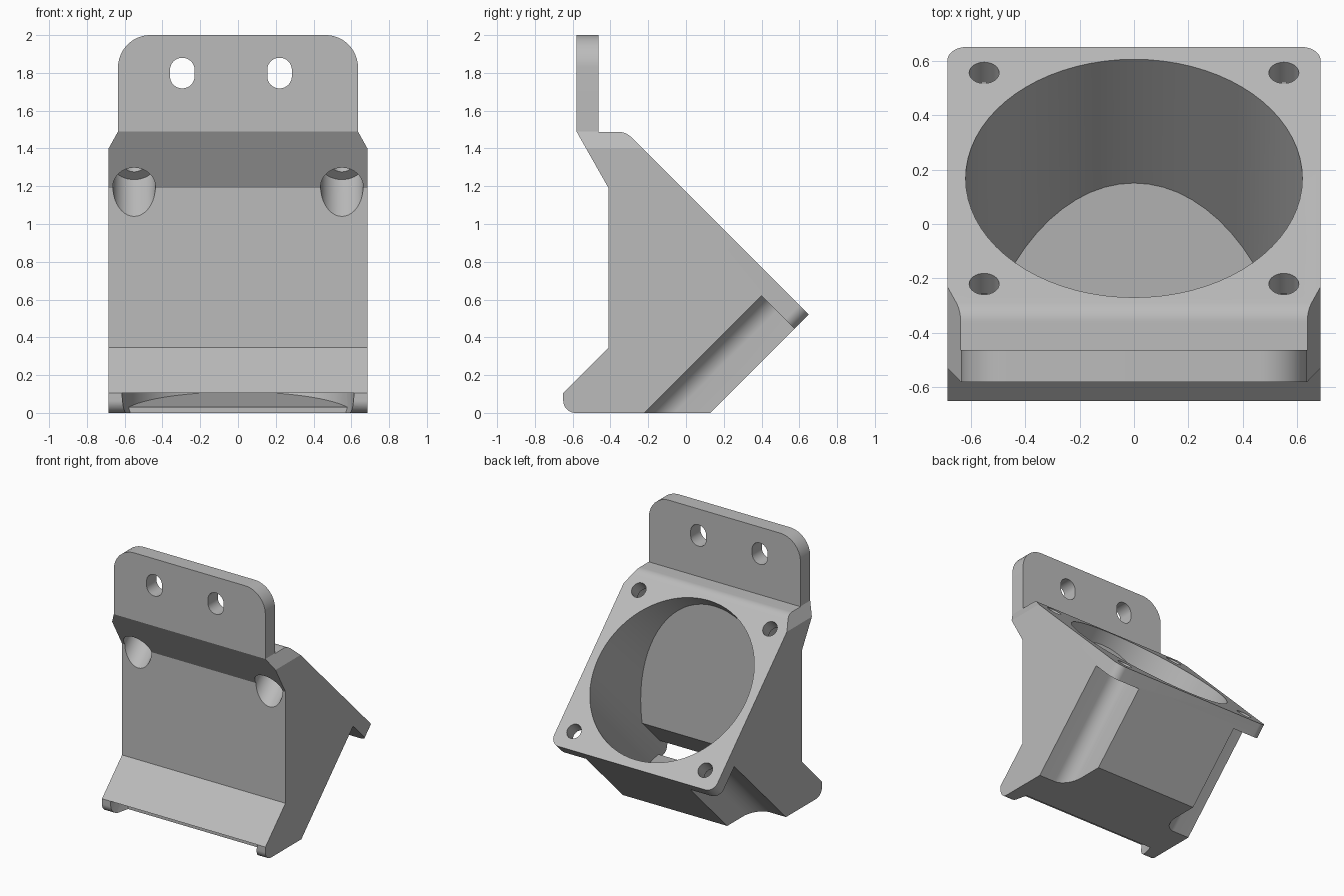
import bpy, bmesh, math
from mathutils import Vector

default = bpy.data.objects.get("Cube")
if default:
    bpy.data.objects.remove(default, do_unlink=True)

grey = bpy.data.materials.new("light_grey")
grey.use_nodes = True
colour = (0.5, 0.5, 0.5, 1)
grey.diffuse_color = colour
grey.node_tree.nodes["Principled BSDF"].inputs["Base Color"].default_value = colour

X, Y, Z = Vector((1, 0, 0)), Vector((0, 1, 0)), Vector((0, 0, 1))
DOWN_SLOPE = Vector((0, 1, -1)).normalized()
OUTWARD = Vector((0, 1, 1)).normalized()
ORIGIN = Vector((0, 0, 0))
FACE = Vector((0, 0.1675, 1.0025))      # centre of the sloping mounting face

# Drawing planes: origin, across, up, extrusion direction
SIDE = (ORIGIN, Y, Z, X)
FRONT = (ORIGIN, X, Z, Y)
SLOPE = (FACE, X, DOWN_SLOPE, OUTWARD)


def rounded(corners, steps=10):
    """Outline from (across, up, radius) corners."""
    pts = []
    for i, (a, b, r) in enumerate(corners):
        p = Vector((a, b))
        if r == 0:
            pts.append(p)
            continue
        d1 = (Vector(corners[i - 1][:2]) - p).normalized()
        d2 = (Vector(corners[(i + 1) % len(corners)][:2]) - p).normalized()
        half = d1.angle(d2) / 2
        centre = p + (d1 + d2).normalized() * r / math.sin(half)
        v1 = p + d1 * r / math.tan(half) - centre
        v2 = p + d2 * r / math.tan(half) - centre
        for k in range(steps + 1):
            pts.append(centre + v1.lerp(v2, k / steps).normalized() * r)
    return pts


def box(a0, a1, b0, b1, r=0):
    return rounded([(a0, b0, r), (a1, b0, r), (a1, b1, r), (a0, b1, r)])


def circle(a, b, r, sides=32):
    angles = [2 * math.pi * k / sides for k in range(sides)]
    return [Vector((a + r * math.cos(t), b + r * math.sin(t))) for t in angles]


def prism(name, outline, plane, low, high):
    origin, across, up, along = plane
    bm = bmesh.new()
    base = [bm.verts.new(origin + across * p.x + up * p.y + along * low) for p in outline]
    face = bm.faces.new(base)
    ext = bmesh.ops.extrude_face_region(bm, geom=[face])
    moved = [v for v in ext["geom"] if isinstance(v, bmesh.types.BMVert)]
    bmesh.ops.translate(bm, verts=moved, vec=along * (high - low))
    bmesh.ops.recalc_face_normals(bm, faces=bm.faces)
    mesh = bpy.data.meshes.new(name)
    bm.to_mesh(mesh)
    bm.free()
    mesh.materials.append(grey)
    obj = bpy.data.objects.new(name, mesh)
    bpy.context.collection.objects.link(obj)
    return obj


def combine(target, tool, operation):
    mod = target.modifiers.new(operation.lower(), "BOOLEAN")
    mod.operation, mod.solver, mod.object = operation, "EXACT", tool
    bpy.context.view_layer.objects.active = target
    bpy.ops.object.modifier_apply(modifier=mod.name)
    bpy.data.objects.remove(tool, do_unlink=True)


# Body: side profile trimmed by the front silhouette and the square flange
bracket = prism("fan_bracket", rounded([
    (-0.65, 0, 0.065), (-0.65, 0.105, 0), (-0.41, 0.345, 0), (-0.41, 1.19, 0),
    (-0.58, 1.49, 0), (-0.58, 2.2, 0), (-0.463, 2.2, 0), (-0.463, 1.488, 0),
    (-0.318, 1.488, 0.1), (0.75, 0.42, 0), (0.75, 0, 0)]), SIDE, -0.9, 0.9)

half = [(0.735, -0.1, 0), (0.735, 1.31, 0), (0.635, 1.49, 0), (0.635, 2, 0.17)]
mirrored = [(-a, b, r) for a, b, r in reversed(half)]
combine(bracket, prism("silhouette", rounded(half + mirrored), FRONT, -2, 2), "INTERSECT")

flange = rounded([(-0.685, -3, 0), (0.685, -3, 0),
                  (0.685, 0.682, 0.07), (-0.685, 0.682, 0.07)])
combine(bracket, prism("flange_outline", flange, SLOPE, -3, 3), "INTERSECT")

# Air duct: round bore limited by the front wall, lip, outlet and floor
duct = prism("duct", circle(0, 0, 0.618, 72), SLOPE, -2, 0.5)
passage = rounded([
    (-0.34, 2.5, 0), (-0.34, 0.32, 0), (-0.555, 0.105, 0), (-0.9, 0.105, 0),
    (-0.9, -0.2, 0), (-0.5, -0.2, 0), (-0.5, 0.03, 0), (0.14, 0.11, 0),
    (2, 0.34, 0), (2, 2.5, 0)])
combine(duct, prism("passage", passage, SIDE, -1, 1), "INTERSECT")
combine(bracket, duct, "DIFFERENCE")

# Screw holes, upper counterbores and lower corner recesses
for s in (-1, 1):
    for u in (-0.548, 0.548):
        combine(bracket, prism("screw_hole", circle(s * 0.55, u, 0.055), SLOPE, -0.3, 0.2),
                "DIFFERENCE")
    combine(bracket, prism("counterbore", circle(s * 0.55, -0.548, 0.113, 40), SLOPE, -0.7, -0.106),
            "DIFFERENCE")
    a0, a1 = sorted((s * 0.437, s * 0.9))
    combine(bracket, prism("corner_recess", box(a0, a1, 0.435, 0.9, 0.113), SLOPE, -2, -0.106),
            "DIFFERENCE")

# Mounting slots in the upright tab
for a in (-0.295, 0.22):
    combine(bracket, prism("tab_slot", box(a - 0.065, a + 0.065, 1.718, 1.88, 0.064), FRONT, -1, 0),
            "DIFFERENCE")

bpy.ops.object.select_all(action="DESELECT")
bracket.select_set(True)
bpy.context.view_layer.objects.active = bracket
bpy.ops.object.shade_smooth_by_angle(angle=math.radians(25))
